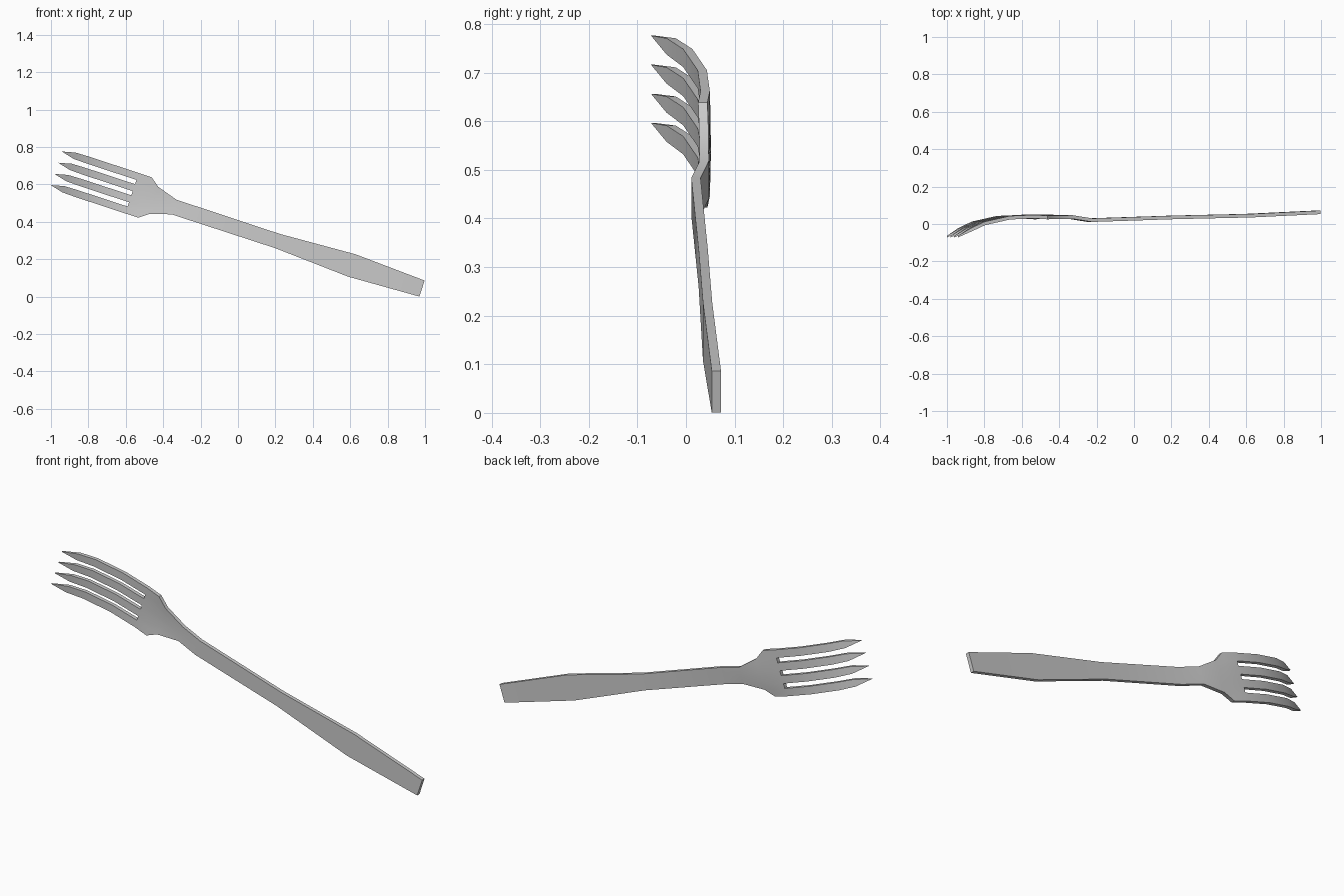
import bpy, bmesh, math

if "Cube" in bpy.data.objects:
    bpy.data.objects.remove(bpy.data.objects["Cube"])

ANGLE = math.radians(18.2)          # tilt of the fork in the xz plane
AXIS = (math.cos(ANGLE), -math.sin(ANGLE))
SIDE = (math.sin(ANGLE), math.cos(ANGLE))
OFFSET = 0.3485                     # sideways distance of the centre line
THICK = 0.019
SPACING, TINE = 0.063, 0.0195       # tine pitch and half width
CENTRES = [(i - 1.5) * SPACING for i in range(4)]
OUTER = CENTRES[-1] + TINE


def point(u, v, y):
    s = v + OFFSET
    return (u * AXIS[0] + s * SIDE[0], y, u * AXIS[1] + s * SIDE[1])


# Handle and palm: position along, half width, front depth, edge lift
BODY = [(0.921, 0.045, 0.053, 0), (0.526, 0.063, 0.035, 0),
        (0.108, 0.040, 0.026, 0), (-0.362, 0.041, 0.011, 0),
        (-0.474, 0.041, 0.028, 0), (-0.588, 0.076, 0.031, 0.004),
        (-0.638, 0.114, 0.032, 0.007), (-0.711, 0.114, 0.032, 0.002)]
# Tines: position along, half width of one tine, front depth
TINES = [(-0.85, TINE, 0.024), (-0.99, TINE, -0.006),
         (-1.066, TINE * 0.9, -0.040), (-1.137, 0.0, -0.072)]

bm = bmesh.new()
columns = [c + s * TINE for c in CENTRES for s in (-1, 1)]
rows = []
for u, half, y, lift in BODY:
    rows.append([bm.verts.new(point(u, c / OUTER * half, y - lift * (c / OUTER) ** 2))
                 for c in columns])
for a, b in zip(rows, rows[1:]):
    for i in range(7):
        bm.faces.new((a[i], a[i + 1], b[i + 1], b[i]))

# Four tines continue from the palm
tips = []
for k, centre in enumerate(CENTRES):
    prev = rows[-1][2 * k:2 * k + 2]
    for u, half, y in TINES:
        if half:
            cur = [bm.verts.new(point(u, centre + s * half, y)) for s in (-1, 1)]
            bm.faces.new((prev[0], prev[1], cur[1], cur[0]))
            prev = cur
        else:
            tip = bm.verts.new(point(u, centre, y))
            bm.faces.new((prev[0], prev[1], tip))

# Thicken towards the back, thinner at the tips
res = bmesh.ops.extrude_face_region(bm, geom=bm.faces[:], use_keep_orig=True)
for v in [g for g in res["geom"] if isinstance(g, bmesh.types.BMVert)]:
    v.co.y += 0.008 if v.co.y < -0.07 else THICK
bmesh.ops.recalc_face_normals(bm, faces=bm.faces[:])

mesh = bpy.data.meshes.new("fork")
bm.to_mesh(mesh)
bm.free()
fork = bpy.data.objects.new("fork", mesh)
bpy.context.collection.objects.link(fork)
bpy.context.view_layer.objects.active = fork
fork.select_set(True)
bpy.ops.object.shade_smooth_by_angle(angle=math.radians(30))
